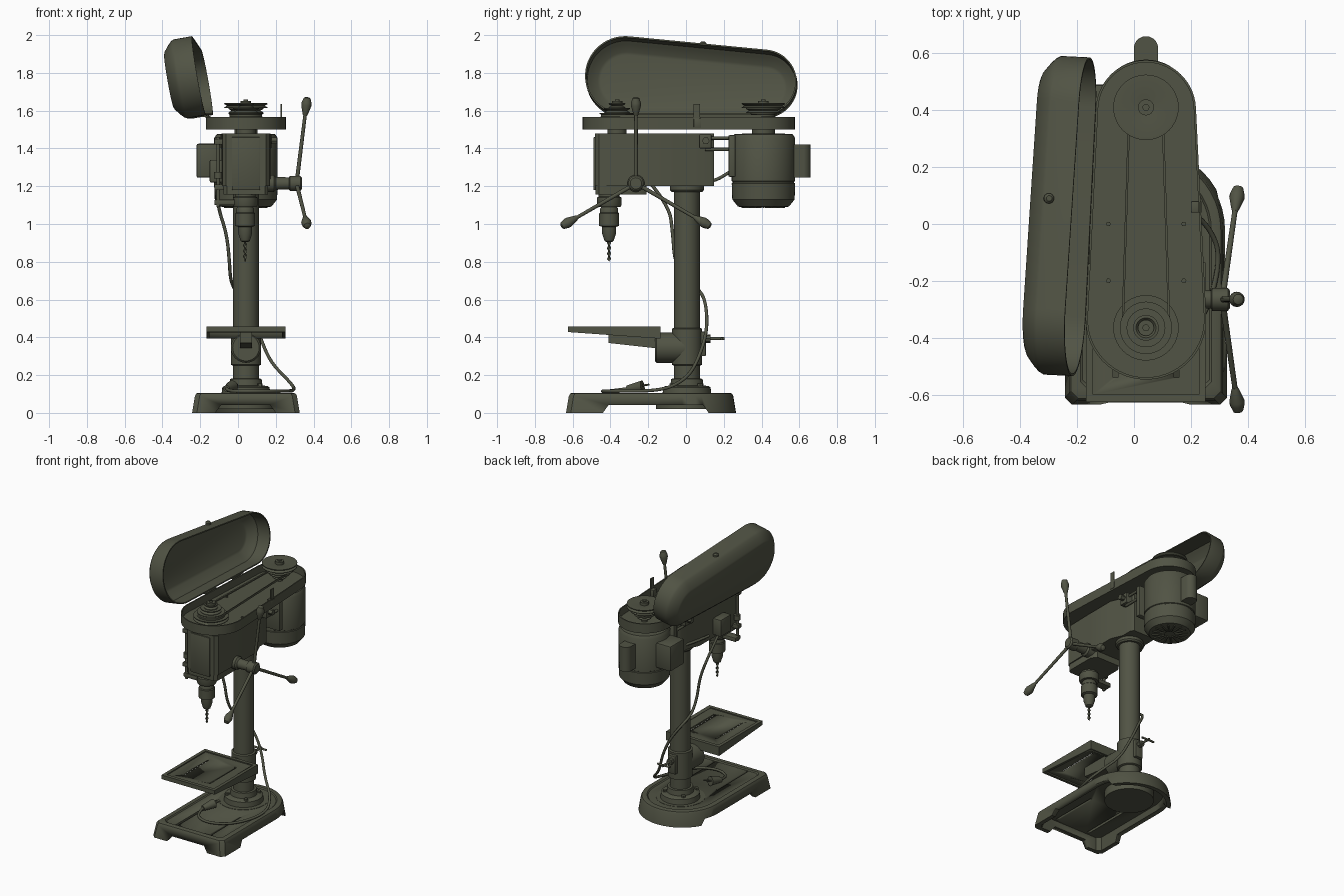
import bpy, bmesh, math
from mathutils import Matrix, Vector

if "Cube" in bpy.data.objects:
    bpy.data.objects.remove(bpy.data.objects["Cube"])

paint = bpy.data.materials.new("olive_grey")
paint.diffuse_color = (0.082, 0.087, 0.058, 1)
paint.use_nodes = True
paint.node_tree.nodes["Principled BSDF"].inputs["Base Color"].default_value = paint.diffuse_color
CX = 0.042


def finish(name, bm, angle=35, mat=None):
    bmesh.ops.remove_doubles(bm, verts=bm.verts, dist=1e-5)
    bmesh.ops.recalc_face_normals(bm, faces=bm.faces)
    if mat:
        bm.transform(mat)
    me = bpy.data.meshes.new(name)
    bm.to_mesh(me)
    bm.free()
    me.materials.append(paint)
    me.shade_smooth()
    me.set_sharp_from_angle(angle=math.radians(angle))
    ob = bpy.data.objects.new(name, me)
    bpy.context.collection.objects.link(ob)
    return ob


def loft(name, loops, caps=True, mat=None, closed=False):
    bm = bmesh.new()
    rings = [[bm.verts.new(p) for p in lp] for lp in loops]
    n = len(rings[0])
    pairs = list(zip(rings, rings[1:])) + ([(rings[-1], rings[0])] if closed else [])
    for a, b in pairs:
        for i in range(n):
            bm.faces.new((a[i], a[(i + 1) % n], b[(i + 1) % n], b[i]))
    if caps and not closed:
        bm.faces.new(rings[0])
        bm.faces.new(rings[-1])
    return finish(name, bm, mat=mat)


def lathe(name, prof, loc, axis=(0, 0, 1), seg=32):
    loops = [[(max(r, 1e-3) * math.cos(2 * math.pi * i / seg), max(r, 1e-3) * math.sin(2 * math.pi * i / seg), z)
              for i in range(seg)] for r, z in prof]
    m = Matrix.Translation(loc) @ Vector(axis).to_track_quat('Z', 'Y').to_matrix().to_4x4()
    return loft(name, loops, mat=m)


def rod(name, p, q, r, r2=None, seg=16):
    d = Vector(q) - Vector(p)
    return lathe(name, [(r, 0), (r if r2 is None else r2, d.length)], p, d, seg)


def box(name, lo, hi, bevel=0):
    bm = bmesh.new()
    bmesh.ops.create_cube(bm, size=1)
    for v in bm.verts:
        v.co = [(a + b) / 2 + c * (b - a) for a, b, c in zip(lo, hi, v.co)]
    if bevel:
        bmesh.ops.bevel(bm, geom=bm.edges[:], offset=bevel, segments=2, affect='EDGES', profile=0.5)
    return finish(name, bm)


def prism(name, poly, lo, hi, axis):
    # polygon pushed along one axis; poly gives the other two coordinates in order
    def at(p, t):
        c = list(p)
        c.insert(axis, t)
        return c
    return loft(name, [[at(p, lo) for p in poly], [at(p, hi) for p in poly]])


def cut(ob, cutter):
    m = ob.modifiers.new("cut", 'BOOLEAN')
    m.operation, m.object, m.solver = 'DIFFERENCE', cutter, 'EXACT'
    cutter.hide_render = True
    cutter.hide_viewport = True


def cable(name, pts, r):
    cu = bpy.data.curves.new(name, 'CURVE')
    cu.dimensions, cu.bevel_depth, cu.bevel_resolution = '3D', r, 2
    sp = cu.splines.new('NURBS')
    sp.points.add(len(pts) - 1)
    for p, c in zip(sp.points, pts):
        p.co = (*c, 1)
    sp.use_endpoint_u, sp.order_u = True, 3
    cu.use_fill_caps = True
    cu.materials.append(paint)
    ob = bpy.data.objects.new(name, cu)
    bpy.context.collection.objects.link(ob)


def two_circle(R, r, off, z, ya=-0.335, yb=0.4, seg=28):
    # outline hugging a front circle and a rear circle
    phi = math.asin((R - r) / (yb - ya))
    pts = []
    for y, rad, a0, a1 in ((yb, r, phi, math.pi - phi), (ya, R, math.pi - phi, 2 * math.pi + phi)):
        for i in range(seg + 1):
            a = a0 + (a1 - a0) * i / seg
            pts.append((CX + (rad + off) * math.cos(a), y + (rad + off) * math.sin(a), z))
    return pts


# base: hollow casting with round back, arched feet and two slots
def base_loop(off, z):
    w, yf = 0.285 + off, -0.635 - off
    pts = [(-w + 0.025, yf), (w - 0.025, yf), (w, yf + 0.025)]
    pts += [(w * math.cos(math.pi * i / 24), -0.02 + w * math.sin(math.pi * i / 24)) for i in range(25)]
    pts.append((-w, yf + 0.025))
    return [(CX + x, y, z) for x, y in pts]


base = loft("base", [base_loop(*p) for p in ((-0.05, 0.08), (-0.03, 0), (0, 0), (-0.015, 0.09), (-0.022, 0.102),
                                             (-0.03, 0.105), (-0.055, 0.105), (-0.062, 0.098))])
cut(base, prism("side_foot_cutter", [(-0.44, -0.1), (-0.44, 0), (-0.41, 0.042), (0.09, 0.042), (0.12, 0), (0.12, -0.1)], -0.5, 0.6, 0))
cut(base, prism("front_foot_cutter", [(-0.12, -0.1), (-0.12, 0), (-0.09, 0.042), (0.17, 0.042), (0.2, 0), (0.2, -0.1)], -0.8, -0.45, 1))
for i, x in enumerate((-0.087, 0.175)):
    cut(base, box(f"base_slot_cutter_{i}", (x - 0.009, -0.57, 0.05), (x + 0.009, -0.22, 0.2)))
lathe("base_boss", [(0.16, 0.02), (0.16, 0.1)], (CX, 0, 0))

# column and its flange
lathe("column_flange", [(0.13, 0.095), (0.125, 0.135), (0.115, 0.142), (0.088, 0.145), (0.083, 0.18), (0.07, 0.182)], (CX, 0.005, 0), seg=40)
for i in range(4):
    a = math.pi / 4 + i * math.pi / 2
    lathe(f"flange_bolt_{i}", [(0.014, 0.13), (0.014, 0.155)], (CX + 0.105 * math.cos(a), 0.105 * math.sin(a), 0), seg=6)
lathe("column", [(0.068, 0.1), (0.068, 1.3)], (CX, 0.005, 0), seg=40)

# table, with skirt, slots and clamp arm
table = prism("table", [(-0.625, 0.428), (-0.135, 0.393), (-0.135, 0.457), (-0.625, 0.457)], -0.168, 0.252, 0)
cut(table, prism("table_hollow_cutter", [(-0.605, 0.38), (-0.16, 0.38), (-0.16, 0.436), (-0.605, 0.436)], -0.15, 0.234, 0))
cut(table, box("table_recess_cutter", (-0.145, -0.6, 0.45), (0.229, -0.16, 0.5)))
for i, x in enumerate((-0.065, 0.149)):
    cut(table, box(f"table_slot_cutter_{i}", (x - 0.009, -0.54, 0.3), (x + 0.009, -0.24, 0.5)))
prism("table_rib", [(-0.41, 0.37), (-0.41, 0.44), (-0.14, 0.44), (-0.14, 0.34)], CX - 0.032, CX + 0.032, 0)
lathe("table_pivot", [(0.07, 0), (0.08, 0.01), (0.08, 0.16)], (CX, -0.165, 0.345), (0, 1, 0))
lathe("table_collar", [(0.07, 0.25), (0.08, 0.255), (0.08, 0.445), (0.07, 0.45)], (CX, 0.005, 0), seg=40)
box("collar_clamp", (CX - 0.03, 0.06, 0.3), (CX + 0.03, 0.105, 0.43), 0.006)
rod("clamp_screw", (CX, 0.09, 0.393), (CX, 0.205, 0.393), 0.008)
rod("clamp_nut", (CX, 0.1, 0.393), (CX, 0.13, 0.393), 0.022, seg=8)
rod("clamp_lever", (CX - 0.05, 0.19, 0.393), (CX + 0.05, 0.19, 0.393), 0.007)

# head: tapering casting from spindle housing back to the column clamp
half = [(0.105, -0.483), (0.125, -0.46), (0.13, -0.25), (0.13, -0.03), (0.095, 0.05), (0.095, 0.125), (0.08, 0.148)]
plan = [(CX + w, y) for w, y in half] + [(CX - w, y) for w, y in reversed(half)]
prism("head", plan, 1.2, 1.48, 2)
front = [(0.1, -0.478), (0.118, -0.46), (0.118, -0.25), (0.09, -0.21)]
prism("head_front_lower", [(CX + w, y) for w, y in front] + [(CX - w, y) for w, y in reversed(front)], 1.155, 1.21, 2)
box("head_front_plate", (CX - 0.075, -0.49, 1.18), (CX + 0.075, -0.478, 1.46), 0.004)
lathe("head_column_collar", [(0.082, 1.17), (0.09, 1.18), (0.09, 1.22)], (CX, 0.005, 0))
box("head_top_flange", (CX - 0.135, 0.07, 1.4), (CX + 0.135, 0.135, 1.475), 0.006)
lathe("spindle_sleeve", [(0.05, 1.47), (0.05, 1.51)], (CX, -0.365, 0))
lathe("motor_neck", [(0.06, 1.47), (0.06, 1.51)], (CX, 0.41, 0))

# depth stop rod and its bracket on the left
box("depth_stop_arm", (-0.125, -0.44, 1.1), (0.06, -0.38, 1.13), 0.006)
rod("depth_rod", (-0.105, -0.43, 1.09), (-0.105, -0.43, 1.46), 0.01)
for i, z in enumerate((1.18, 1.42)):
    box(f"depth_bracket_{i}", (-0.125, -0.45, z), (-0.06, -0.41, z + 0.03), 0.004)
rod("depth_nut", (-0.105, -0.43, 1.24), (-0.105, -0.43, 1.275), 0.022, seg=12)
box("switch_box", (-0.15, -0.3, 1.22), (-0.085, -0.18, 1.34), 0.008)

# quill, chuck and twisted drill bit
lathe("quill", [(0.06, 1.09), (0.065, 1.1), (0.065, 1.14), (0.055, 1.145), (0.055, 1.17)], (CX - 0.004, -0.407, 0))
lathe("chuck", [(0.015, 0.905), (0.024, 0.91), (0.037, 0.95), (0.037, 0.985), (0.053, 0.99), (0.053, 1.055),
                (0.048, 1.06), (0.048, 1.08), (0.035, 1.1)], (CX - 0.004, -0.407, 0))
bit = []
for k in range(25):
    s, t = min(1, 0.1 + k * 0.3), k * 0.5
    bit.append([(CX - 0.004 + s * (0.011 * math.cos(a) * math.cos(t) - 0.005 * math.sin(a) * math.sin(t)),
                 -0.407 + s * (0.011 * math.cos(a) * math.sin(t) + 0.005 * math.sin(a) * math.cos(t)), 0.8 + k * 0.0046)
                for a in [math.pi * j / 4 for j in range(8)]])
loft("drill_bit", bit)

# feed hub and its three handles
hub = Vector((0.31, -0.265, 1.215))
lathe("feed_hub", [(0.045, 0.14), (0.045, 0.19), (0.034, 0.2), (0.032, 0.27), (0.04, 0.275), (0.04, 0.33), (0.03, 0.338)],
      (0, hub.y, hub.z), (1, 0, 0))
for i in range(3):
    a = math.radians(90 + 120 * i)
    d = Vector((0.125, math.cos(a), math.sin(a)))
    rod(f"feed_arm_{i}", hub, hub + d * 0.4, 0.011, 0.009)
    lathe(f"feed_knob_{i}", [(0.01, 0.36), (0.014, 0.37), (0.027, 0.415), (0.026, 0.43), (0.018, 0.455), (0.008, 0.46)], hub, d, 16)

# belt tray
R, r = 0.212, 0.176
loft("belt_tray", [two_circle(R, r, o, z) for o, z in ((-0.008, 1.512), (-0.008, 1.567), (0, 1.567), (0, 1.5))])
for i in range(4):
    lathe(f"tray_bolt_{i}", [(0.009, 1.51), (0.009, 1.52)], ((-0.09, 0.175)[i % 2], (0, -0.2)[i // 2], 0), seg=6)
box("tray_latch", (0.2, 0.04, 1.51), (0.238, 0.08, 1.56), 0.004)
box("latch_spring", (0.226, 0.04, 1.55), (0.232, 0.075, 1.635))

# hinged lid, swung open to the left
phi = math.asin((R - r) / 0.735)
P = Vector((CX - R * math.cos(phi), -0.335 + R * math.sin(phi), 1.577))
swing = Matrix.Translation(P) @ Matrix.Rotation(math.radians(-100), 4, (math.sin(phi), math.cos(phi), 0)) @ Matrix.Translation(-P)
shell = [(-0.075, 0.152), (-0.06, 0.147), (-0.022, 0.112), (-0.008, 0.1), (-0.008, 0), (0, 0), (0, 0.1), (-0.008, 0.115),
         (-0.025, 0.132), (-0.055, 0.156), (-0.07, 0.162)]
loft("belt_lid", [two_circle(R, r, o, P.z + z) for o, z in shell], mat=swing)
lathe("lid_catch", [(0.018, 0), (0.018, 0.012), (0.01, 0.02)], (-0.3, 0.09, 1.945), (0.1, 0, 1), 16)
for i, y in enumerate((0.21, -0.08)):
    x = -0.15 - (0.4 - y) * 0.035
    box(f"hinge_leaf_{i}", (x - 0.028, y - 0.06, 1.566), (x + 0.012, y + 0.06, 1.573))
    rod(f"hinge_pin_{i}", (x - 0.008, y - 0.06, 1.573), (x - 0.004, y + 0.06, 1.573), 0.008)

# step pulleys and belt
steps = (0.115, 0.092, 0.068, 0.045)
for name, y, radii in (("spindle_pulley", -0.365, steps), ("motor_pulley", 0.41, steps[::-1])):
    prof = [(0.02, 1.5), (0.02, 1.535)]
    for i, q in enumerate(radii):
        z = 1.535 + i * 0.026
        prof += [(q, z), (q, z + 0.004), (q - 0.015, z + 0.013), (q, z + 0.022), (q, z + 0.026)]
    prof += [(radii[-1] - 0.01, 1.64), (0.028, 1.632), (0.028, 1.652), (0.012, 1.652), (0.012, 1.658)]
    lathe(name, prof, (CX, y, 0), seg=40)
loft("drive_belt", [two_circle(0.086, 0.062, o, z, -0.365, 0.41) for o, z in
                    ((-0.008, 1.569), (0, 1.567), (0, 1.581), (-0.008, 1.579))], closed=True)

# motor, end cap vents, capacitor cover and terminal box
lathe("motor", [(0.12, 1.09), (0.135, 1.092), (0.165, 1.13), (0.168, 1.215), (0.163, 1.218), (0.163, 1.224), (0.168, 1.227),
                (0.168, 1.455), (0.155, 1.475), (0.08, 1.48)], (CX, 0.41, 0), seg=48)
for i in range(16):
    a = math.pi * i / 8
    c, s = math.cos(a), math.sin(a)
    rod(f"vent_bar_{i}", (CX + 0.035 * c, 0.41 + 0.035 * s, 1.089), (CX + 0.115 * c, 0.41 + 0.115 * s, 1.089), 0.006, seg=6)
cap = [(CX + 0.042, 0.54), (CX + 0.042, 0.625)] + [(CX + 0.042 * math.cos(math.pi * i / 10), 0.62 + 0.04 * math.sin(math.pi * i / 10))
                                                 for i in range(1, 10)] + [(CX - 0.042, 0.625), (CX - 0.042, 0.54)]
prism("capacitor_cover", cap, 1.245, 1.42, 2)
box("terminal_box", (-0.22, 0.33, 1.245), (-0.1, 0.49, 1.425), 0.01)

# motor mount
box("motor_plate", (CX - 0.13, 0.225, 1.25), (CX + 0.13, 0.262, 1.47), 0.005)
for i, sx in enumerate((-1, 1)):
    for j, z in enumerate((1.455, 1.395)):
        rod(f"mount_rod_{i}_{j}", (CX + sx * 0.11, 0.1, z), (CX + sx * 0.11, 0.25, z), 0.009)
    rod(f"mount_bolt_{i}", (CX + sx * 0.13, 0.105, 1.44), (CX + sx * 0.165, 0.105, 1.44), 0.02, seg=6)

# cables and plug
cable("motor_cable", [(-0.05, 0.3, 1.32), (0.0, 0.24, 1.28), (0.02, 0.14, 1.22), (-0.07, 0.06, 1.24), (-0.11, -0.1, 1.25)], 0.009)
cable("power_cable", [(-0.12, -0.2, 1.23), (-0.11, -0.09, 1.1), (-0.06, -0.07, 0.95), (-0.045, -0.06, 0.8), (-0.04, 0.0, 0.7),
                      (-0.01, 0.085, 0.64), (0.05, 0.11, 0.55), (0.11, 0.11, 0.42), (0.17, 0.06, 0.27), (0.26, 0.0, 0.18),
                      (0.31, -0.12, 0.118), (0.24, -0.36, 0.115), (0.08, -0.46, 0.115), (-0.06, -0.4, 0.115),
                      (-0.06, -0.3, 0.13)], 0.009)
rod("plug", (-0.06, -0.31, 0.128), (-0.03, -0.23, 0.14), 0.018, 0.032)
for i in (-1, 1):
    rod(f"plug_pin_{i}", (-0.03 + i * 0.012, -0.23, 0.145), (-0.015 + i * 0.012, -0.195, 0.15), 0.005, seg=8)
